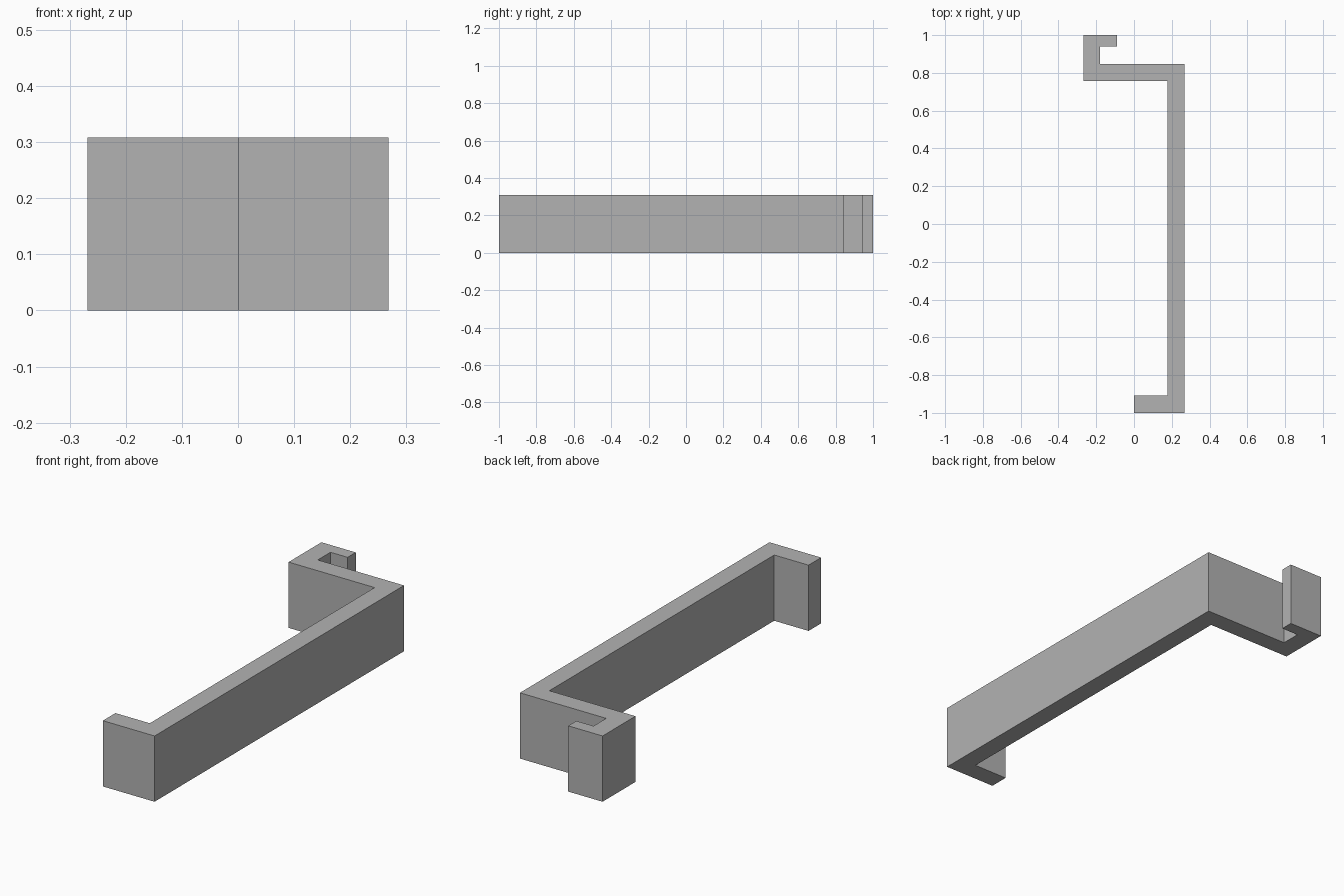
import bpy
import bmesh

cube = bpy.data.objects.get("Cube")
if cube:
    bpy.data.objects.remove(cube, do_unlink=True)

HEIGHT = 0.308

# Plain grey material
grey = bpy.data.materials.new("plain_grey")
grey.use_nodes = True
colour = (0.45, 0.45, 0.45, 1)
grey.diffuse_color = colour
grey.node_tree.nodes["Principled BSDF"].inputs["Base Color"].default_value = colour

# Outline of the bracket: short foot, long bar, shelf arm and small return hook
outline = [
    (0, -1), (0.268, -1), (0.268, 0.846), (-0.179, 0.846),
    (-0.179, 0.94), (-0.09, 0.94), (-0.09, 1), (-0.268, 1),
    (-0.268, 0.757), (0.178, 0.757), (0.178, -0.907), (0, -0.907),
]

# Extrude the outline upwards into a solid
bm = bmesh.new()
base = bm.faces.new([bm.verts.new((x, y, 0)) for x, y in outline])
result = bmesh.ops.extrude_face_region(bm, geom=[base], use_keep_orig=True)
top_verts = [g for g in result["geom"] if isinstance(g, bmesh.types.BMVert)]
bmesh.ops.translate(bm, verts=top_verts, vec=(0, 0, HEIGHT))
bmesh.ops.recalc_face_normals(bm, faces=bm.faces)

mesh = bpy.data.meshes.new("hooked_bracket")
bm.to_mesh(mesh)
bm.free()
mesh.materials.append(grey)
bracket = bpy.data.objects.new("hooked_bracket", mesh)
bpy.context.collection.objects.link(bracket)
